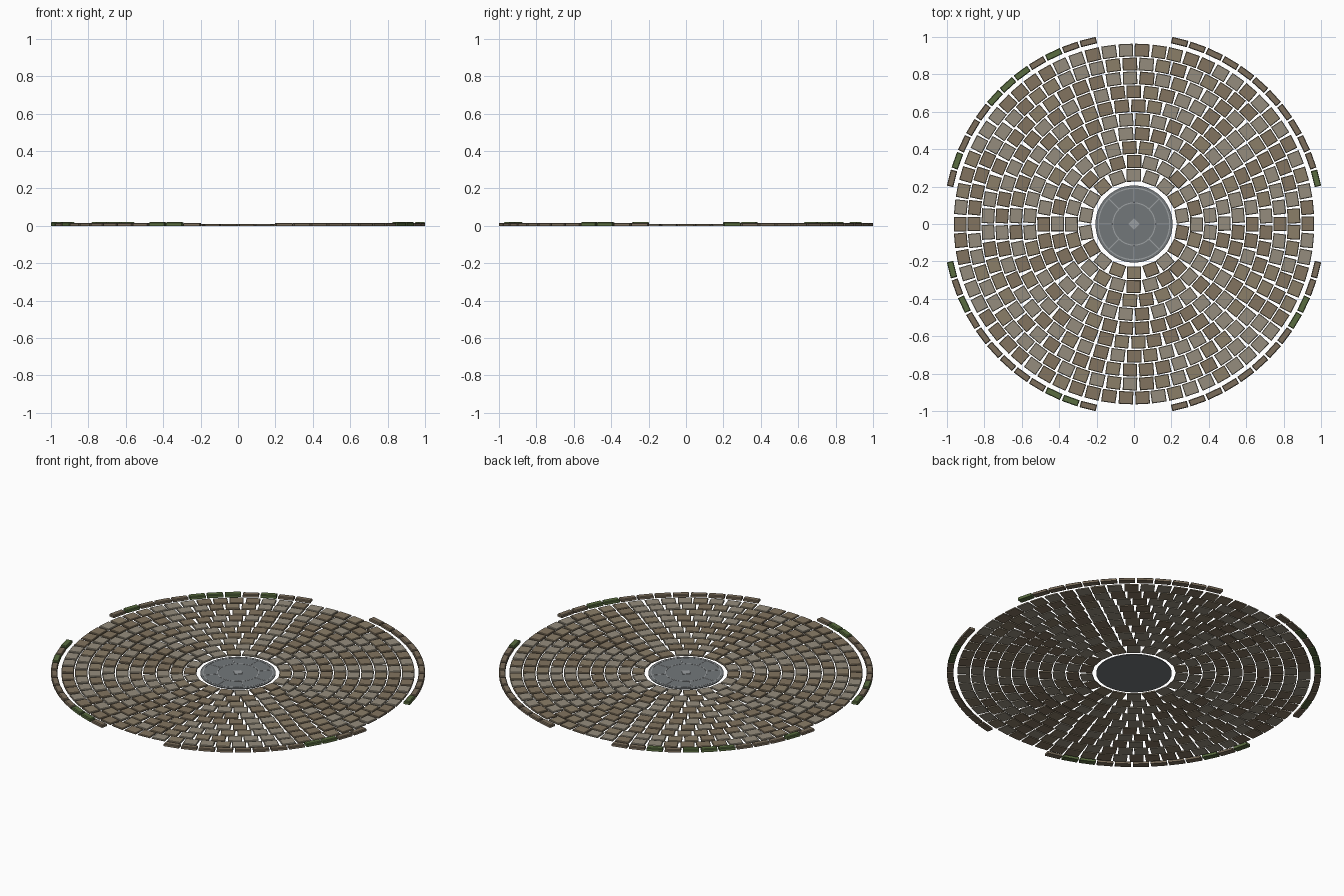
import bpy, bmesh, math, random
from mathutils import Matrix

if "Cube" in bpy.data.objects:
    bpy.data.objects.remove(bpy.data.objects["Cube"])

random.seed(7)


def material(name, rgb):
    m = bpy.data.materials.new(name)
    m.diffuse_color = (*rgb, 1)
    m.use_nodes = True
    m.node_tree.nodes["Principled BSDF"].inputs["Base Color"].default_value = m.diffuse_color
    return m


TAN = material("tan_stone", (0.30, 0.265, 0.205))
BROWN = material("brown_stone", (0.225, 0.175, 0.115))
UMBER = material("umber_stone", (0.26, 0.21, 0.14))
KERB = material("kerb_stone", (0.20, 0.155, 0.105))
MOSS = material("mossy_stone", (0.10, 0.15, 0.05))
SLATE = material("slate", (0.17, 0.185, 0.195))
INLAY = material("pale_inlay", (0.33, 0.35, 0.36))


def finish(bm, name, mats):
    bmesh.ops.recalc_face_normals(bm, faces=bm.faces)
    me = bpy.data.meshes.new(name)
    bm.to_mesh(me)
    bm.free()
    for m in mats:
        me.materials.append(m)
    ob = bpy.data.objects.new(name, me)
    bpy.context.collection.objects.link(ob)
    return ob


def stone(bm, r, ang, depth, width, z0, z1, chamfer, mat=0):
    """Chamfered block: depth along the radius, width along the tangent."""
    rot = Matrix.Rotation(ang, 4, 'Z')
    loops = []
    for z, c in ((z0, 0), (z1 - chamfer, 0), (z1, chamfer)):
        d, w = depth / 2 - c, width / 2 - c
        loops.append([bm.verts.new(rot @ Matrix.Translation((r + x, y, z)).translation)
                      for x, y in ((-d, -w), (d, -w), (d, w), (-d, w))])
    faces = [loops[0][::-1], loops[2]]
    for a, b in zip(loops, loops[1:]):
        faces += [(a[i], a[(i + 1) % 4], b[(i + 1) % 4], b[i]) for i in range(4)]
    for f in faces:
        bm.faces.new(f).material_index = mat


def lathe(bm, profile, n, mat=0):
    """Closed ring swept from an (r, z) profile."""
    rings = [[bm.verts.new((r * math.cos(2 * math.pi * i / n),
                            r * math.sin(2 * math.pi * i / n), z)) for i in range(n)]
             for r, z in profile]
    for a, b in zip(rings, rings[1:] + rings[:1]):
        for i in range(n):
            j = (i + 1) % n
            bm.faces.new((a[i], a[j], b[j], b[i])).material_index = mat


# Ten rings of paving stones, every other ring shifted half a stone
for k in range(10):
    r = 0.26 + k * 0.0744
    n = round(2 * math.pi * r / 0.0885)
    step = 2 * math.pi / n
    shift = 0.5 * ((k + 1) % 2)
    bm = bmesh.new()
    for i in range(n):
        ang = (i + shift) * step + random.uniform(-0.002, 0.002) / r
        stone(bm, r, ang, 0.068, 0.077 + random.uniform(-0.002, 0.002),
              0, 0.009 + random.uniform(-0.001, 0.001), 0.003,
              random.choice((0, 0, 1, 1, 2)))
    finish(bm, f"paving_ring_{k + 1}", (TAN, BROWN, UMBER))

# Raised kerb in four arcs with an opening on each axis
mossy = ((0,), (2, 4, 5, 6, 10), (0, 2, 9, 10), (8, 9))
for q in range(4):
    bm = bmesh.new()
    for i in range(12):
        green = i in mossy[q]
        ang = math.radians(90 * q + (i + 2.5) * 5.625)
        stone(bm, 1.003, ang, 0.035, 0.088, 0, 0.019 if green else 0.016,
              0.004, int(green))
    finish(bm, f"kerb_arc_{q + 1}", (KERB, MOSS))

# Central slate disc
bm = bmesh.new()
prof = ((0.206, 0), (0.206, 0.005), (0.203, 0.007))
rings = [[bm.verts.new((r * math.cos(2 * math.pi * i / 48),
                        r * math.sin(2 * math.pi * i / 48), z)) for i in range(48)]
         for r, z in prof]
bm.faces.new(rings[0][::-1])
bm.faces.new(rings[-1])
for a, b in zip(rings, rings[1:]):
    for i in range(48):
        j = (i + 1) % 48
        bm.faces.new((a[i], a[j], b[j], b[i]))
finish(bm, "centre_disc", (SLATE,))

# Thin inlaid circles, spokes and centre diamond
bm = bmesh.new()
for r0, r1 in ((0.110, 0.116), (0.188, 0.194)):
    lathe(bm, ((r0, 0.006), (r1, 0.006), (r1, 0.008), (r0, 0.008)), 48)
for i in range(8):
    stone(bm, 0.152, i * math.pi / 4, 0.072, 0.005, 0.006, 0.008, 0.0005)
stone(bm, 0, math.pi / 4, 0.044, 0.044, 0.006, 0.009, 0.001)
finish(bm, "disc_inlay", (INLAY,))
